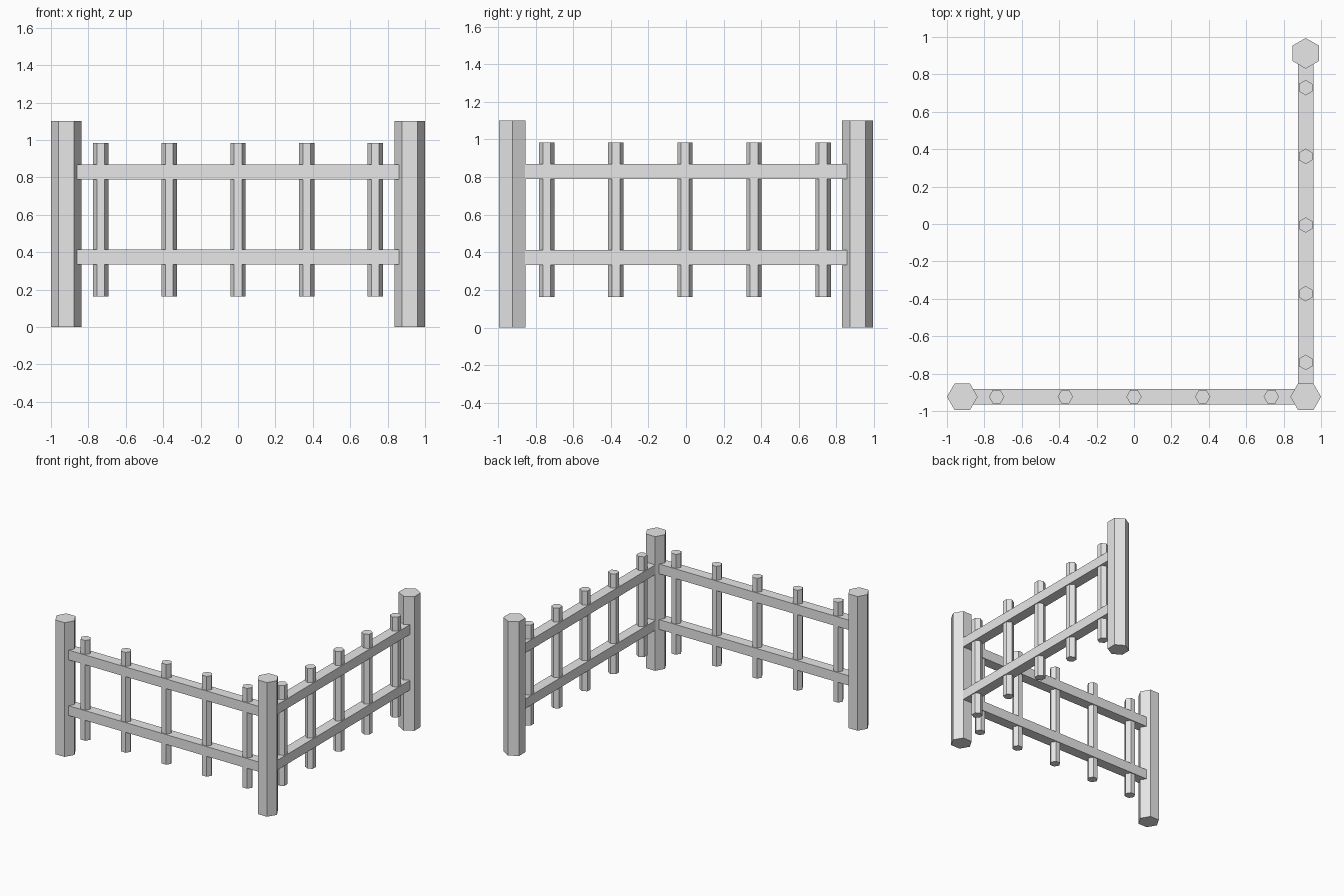
import bpy
import math

default = bpy.data.objects.get("Cube")
if default:
    bpy.data.objects.remove(default, do_unlink=True)

# One plain grey for the whole fence
grey = bpy.data.materials.new("light_grey")
grey.use_nodes = True
colour = (0.8, 0.8, 0.8, 1.0)
grey.diffuse_color = colour
grey.node_tree.nodes["Principled BSDF"].inputs["Base Color"].default_value = colour

SPAN = 0.918                      # half distance between posts
SHIFT = -0.0055                   # keeps the outline centred front to back
FRONT_Y = -SPAN + SHIFT
POST_R, SLAT_R = 0.082, 0.041
RAIL_W, RAIL_H = 0.085, 0.08


def hex_bar(name, x, y, z0, z1, radius, along_y):
    """Upright six-sided bar with two corners pointing along its fence run."""
    bpy.ops.mesh.primitive_cylinder_add(
        vertices=6, radius=radius, depth=z1 - z0, location=(x, y, (z0 + z1) / 2))
    bar = bpy.context.object
    bar.name = name
    bar.rotation_euler.z = 0 if along_y else math.pi / 6
    bar.data.materials.append(grey)


def rail(name, x, y, z, along_y):
    """Square-edged beam running from post centre to post centre."""
    bpy.ops.mesh.primitive_cube_add(size=1, location=(x, y, z))
    beam = bpy.context.object
    beam.name = name
    beam.scale = (RAIL_W, 2 * SPAN, RAIL_H) if along_y else (2 * SPAN, RAIL_W, RAIL_H)
    beam.data.materials.append(grey)


# Posts
hex_bar("front_right_post", -SPAN, FRONT_Y, 0, 1.10, POST_R, False)
hex_bar("corner_post", SPAN, FRONT_Y, 0, 1.10, POST_R, False)
hex_bar("back_post", SPAN, SPAN + SHIFT, 0, 1.10, POST_R, True)

# Rails and slats of the two fence runs
for run, along_y in (("front", False), ("side", True)):
    for level, z in (("lower", 0.373), ("upper", 0.829)):
        if along_y:
            rail(f"{run}_{level}_rail", SPAN, SHIFT, z, True)
        else:
            rail(f"{run}_{level}_rail", 0, FRONT_Y, z, False)
    for i in range(5):
        t = (i - 2) * SPAN * 0.4
        x, y = (SPAN, t + SHIFT) if along_y else (t, FRONT_Y)
        hex_bar(f"{run}_slat_{i + 1}", x, y, 0.162, 0.984, SLAT_R, along_y)
